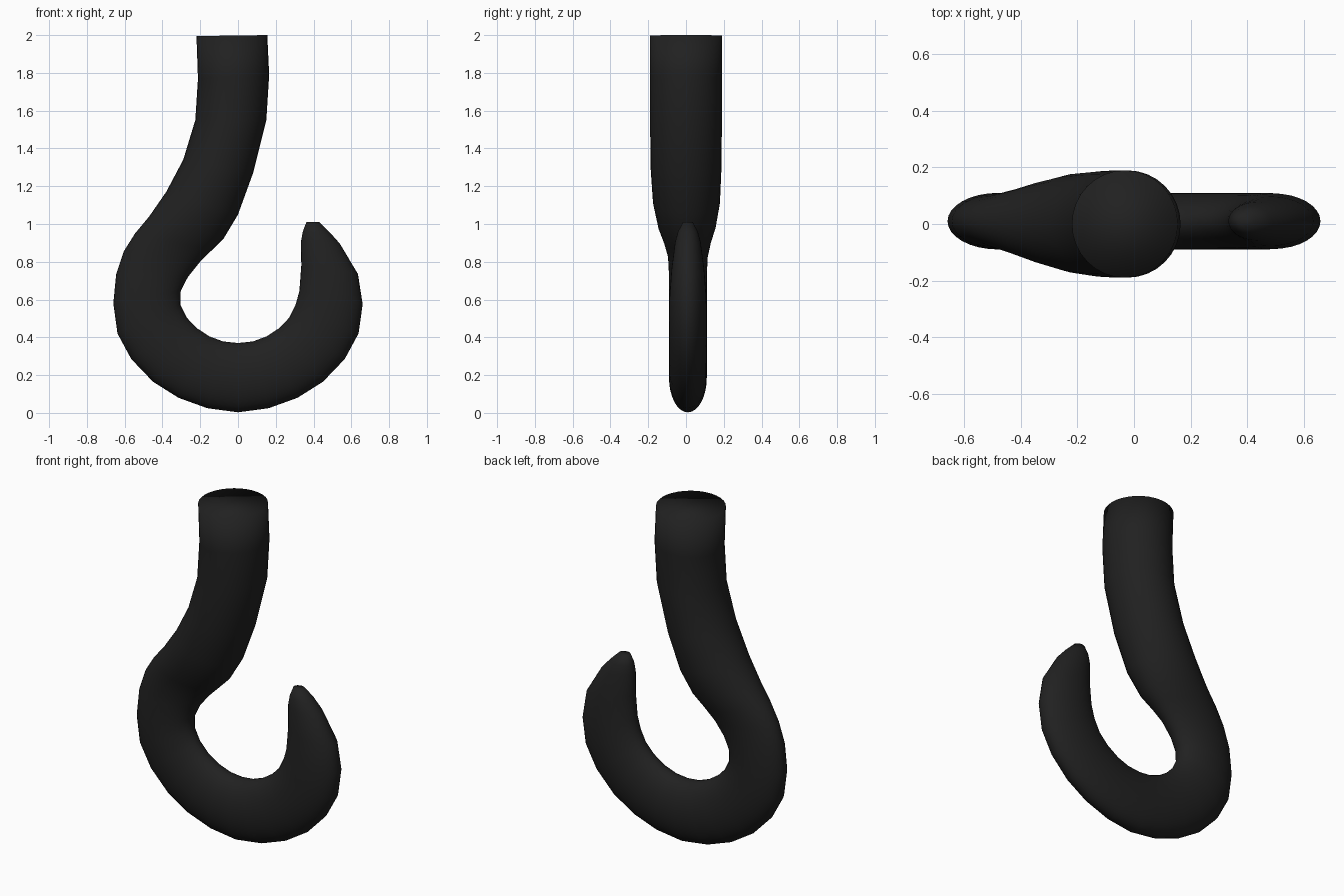
import bpy, bmesh, math

if "Cube" in bpy.data.objects:
    bpy.data.objects.remove(bpy.data.objects["Cube"])

SIDES = 32

# Hook cross-sections: outer x, z, inner x, z, half depth in y
upper = [
    (-.22, 1.995, .155, 2.0, .19),
    (-.212, 1.77, .165, 1.79, .19),
    (-.226, 1.55, .15, 1.55, .19),
    (-.29, 1.34, .08, 1.27, .188),
    (-.38, 1.17, 0, 1.05, .177),
    (-.47, 1.04, -.075, .925, .152),
    (-.545, .95, -.14, .86, .125),
    (-.605, .855, -.205, .795, .105),
    (-.645, .735, -.265, .72, .1),
]
# Half of the symmetric bowl, mirrored to the other side
bowl_half = [
    (-.66, .58, -.303, .645, .1),
    (-.638, .42, -.305, .573, .1),
    (-.565, .285, -.272, .505, .1),
    (-.45, .165, -.22, .45, .1),
    (-.315, .08, -.152, .405, .1),
    (-.163, .025, -.078, .378, .1),
]
bowl = bowl_half + [(0, .003, 0, .37, .1)] + [
    (-ox, oz, -ix, iz, d) for ox, oz, ix, iz, d in reversed(bowl_half)]
bowl[-1] = (.66, .575, .325, .645, .098)
tip = [
    (.635, .735, .335, .78, .087),
    (.54, .895, .334, .91, .068),
    (.485, .957, .343, .96, .053),
    (.43, 1.01, .362, 1.01, .026),
]
sections = upper + bowl + tip

bm = bmesh.new()
rings = []
for i, (ox, oz, ix, iz, d) in enumerate(sections):
    yc = .01 * min(1, max(0, (i - 3) / 4))
    cx, cz = (ox + ix) / 2, (oz + iz) / 2
    ring = []
    for k in range(SIDES):
        a = 2 * math.pi * k / SIDES
        c = math.cos(a)
        ring.append(bm.verts.new((cx + (ox - cx) * c, yc + d * math.sin(a),
                                  cz + (oz - cz) * c)))
    rings.append(ring)

# Skin between the sections and the two end caps
for r, s in zip(rings, rings[1:]):
    for k in range(SIDES):
        n = (k + 1) % SIDES
        bm.faces.new((r[k], r[n], s[n], s[k]))
bm.faces.new(rings[0])
bm.faces.new(rings[-1])
bmesh.ops.recalc_face_normals(bm, faces=bm.faces)
for f in bm.faces:
    f.smooth = True

mesh = bpy.data.meshes.new("hook")
bm.to_mesh(mesh)
bm.free()
hook = bpy.data.objects.new("hook", mesh)
bpy.context.collection.objects.link(hook)

mat = bpy.data.materials.new("black_iron")
mat.diffuse_color = (.015, .015, .015, 1)
mat.use_nodes = True
mat.node_tree.nodes["Principled BSDF"].inputs["Base Color"].default_value = mat.diffuse_color
mesh.materials.append(mat)
